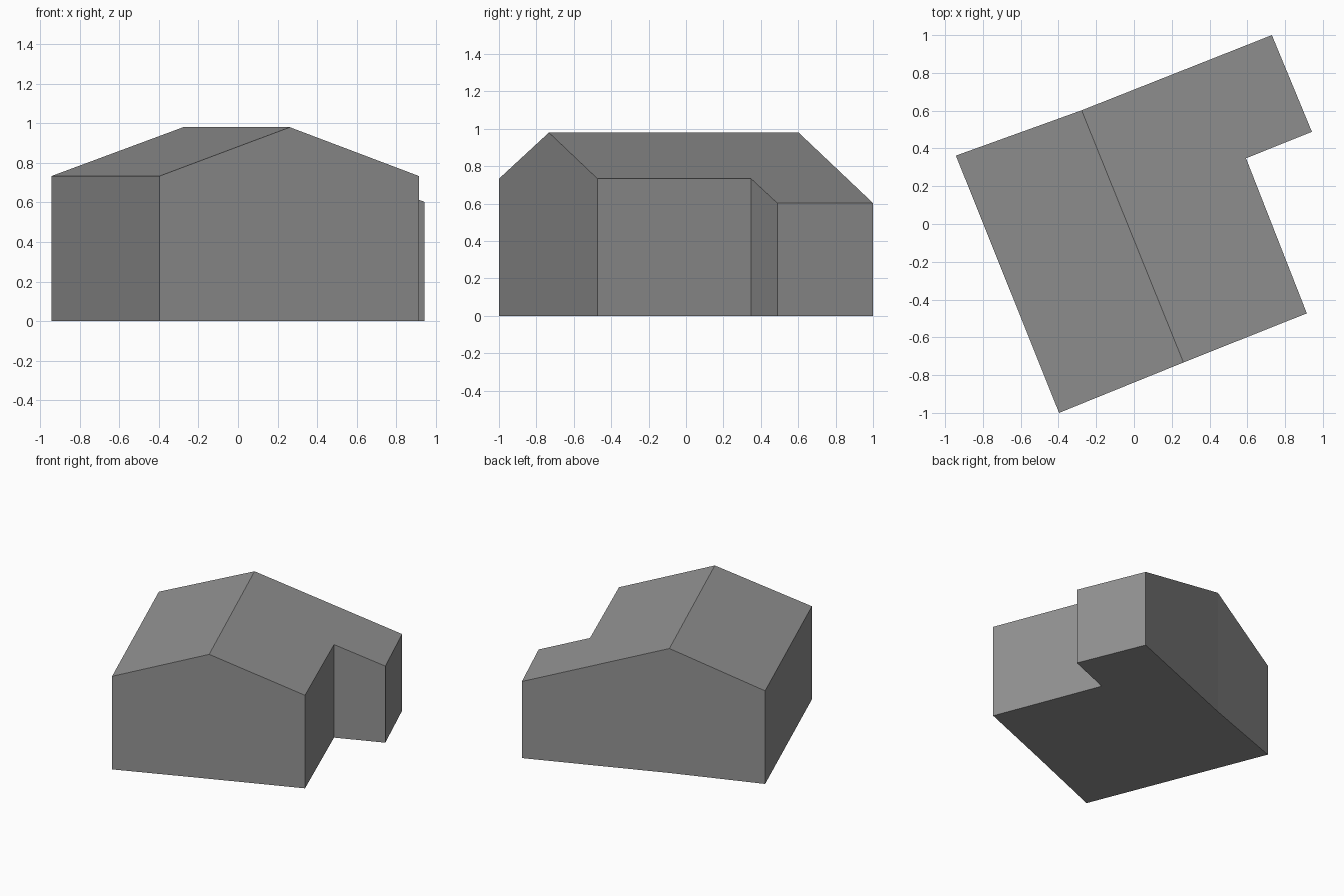
import bpy, bmesh

cube = bpy.data.objects.get("Cube")
if cube:
    bpy.data.objects.remove(cube, do_unlink=True)

# Single plain grey
grey = bpy.data.materials.new("plain_grey")
grey.use_nodes = True
color = (0.29, 0.29, 0.29, 1)
grey.diffuse_color = color
grey.node_tree.nodes["Principled BSDF"].inputs["Base Color"].default_value = color

RIDGE, EAVE, LOW_EAVE = 0.98, 0.733, 0.603

# Footprint corners, counter-clockwise, each with its roof height
outline = [
    (-0.397, -1.0, EAVE),        # left slope, front
    (0.262, -0.733, RIDGE),      # ridge, front
    (0.915, -0.473, EAVE),       # right slope, front
    (0.593, 0.348, EAVE),        # inner corner of the side wing
    (0.942, 0.488, LOW_EAVE),    # wing, front
    (0.73, 1.0, LOW_EAVE),       # wing, back
    (-0.277, 0.602, RIDGE),      # ridge, back
    (-0.943, 0.362, EAVE),       # left slope, back
]

bm = bmesh.new()
base = [bm.verts.new((x, y, 0)) for x, y, _ in outline]
top = [bm.verts.new(p) for p in outline]
count = len(outline)

# Walls; each gable is one face per side of the ridge
for i in range(count):
    j = (i + 1) % count
    bm.faces.new((base[i], base[j], top[j], top[i]))

# Floor and the two roof slopes
bm.faces.new(base[::-1])
bm.faces.new(top[1:7])
bm.faces.new((top[6], top[7], top[0], top[1]))
bmesh.ops.recalc_face_normals(bm, faces=bm.faces)

mesh = bpy.data.meshes.new("gabled_building")
bm.to_mesh(mesh)
bm.free()
mesh.materials.append(grey)
building = bpy.data.objects.new("gabled_building", mesh)
bpy.context.collection.objects.link(building)
